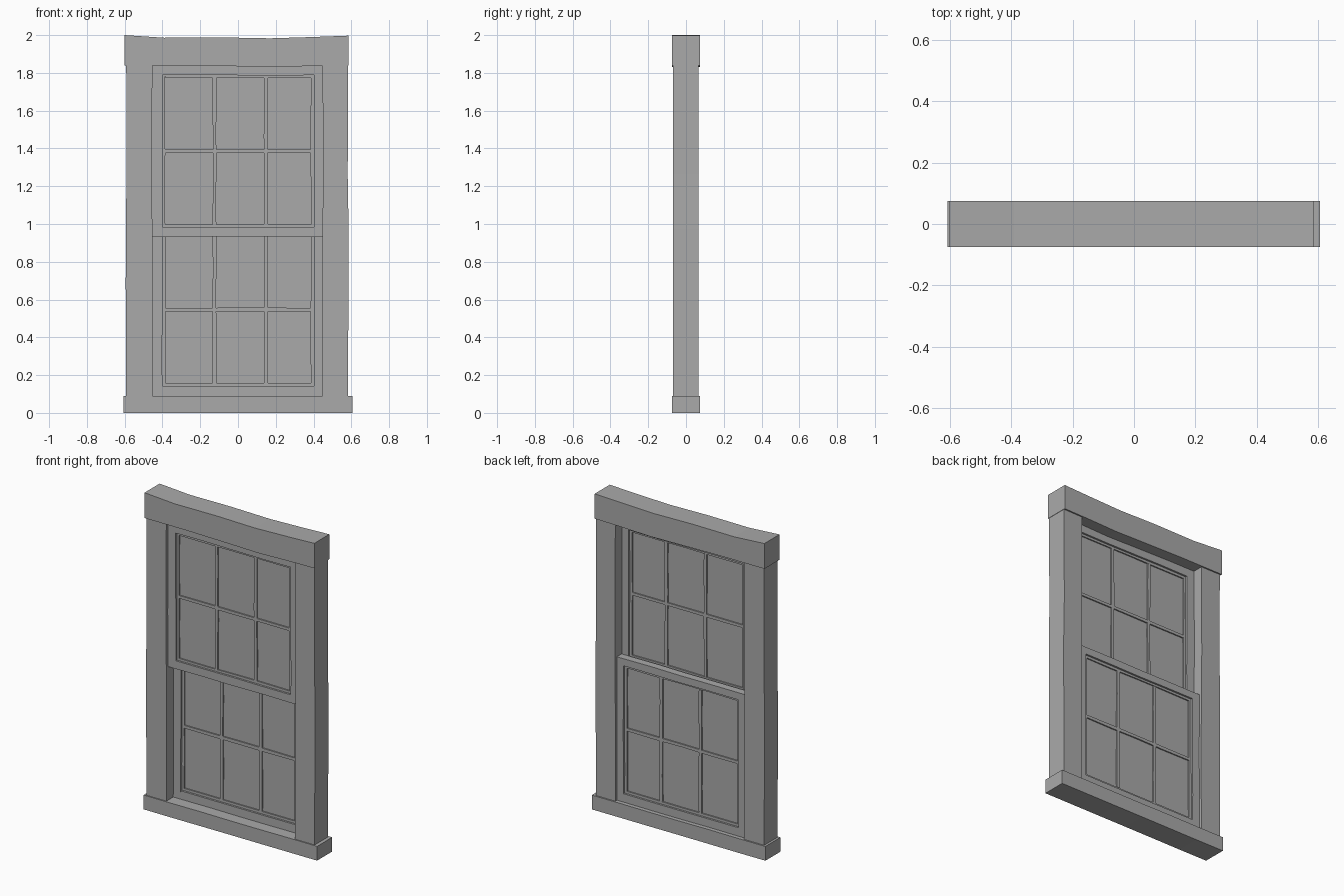
import bpy, bmesh, random
from mathutils import Vector

random.seed(4)
if "Cube" in bpy.data.objects:
    bpy.data.objects.remove(bpy.data.objects["Cube"], do_unlink=True)

grey = bpy.data.materials.new("plain_grey")
grey.use_nodes = True
COLOUR = (0.4, 0.4, 0.4, 1)
grey.diffuse_color = COLOUR
grey.node_tree.nodes["Principled BSDF"].inputs["Base Color"].default_value = COLOUR


def finish(name, bm):
    bmesh.ops.recalc_face_normals(bm, faces=bm.faces)
    mesh = bpy.data.meshes.new(name)
    bm.to_mesh(mesh)
    bm.free()
    mesh.materials.append(grey)
    obj = bpy.data.objects.new(name, mesh)
    bpy.context.collection.objects.link(obj)
    return obj


def add_bar(bm, x, y, z, cuts=0, wobble=0.0):
    """Box between three ranges, cut along its longer side and made slightly uneven."""
    size = Vector((x[1] - x[0], y[1] - y[0], z[1] - z[0]))
    mid = Vector((sum(x), sum(y), sum(z))) / 2
    new = bmesh.ops.create_cube(bm, size=1)["verts"]
    for v in new:
        v.co = v.co * size + mid
    if not cuts:
        return
    axis = 0 if size.x > size.z else 2
    side = 2 - axis
    edges = {e for v in new for e in v.link_edges
             if abs((e.verts[0].co - e.verts[1].co)[axis]) > size[axis] * 0.9}
    cut = bmesh.ops.subdivide_edges(bm, edges=list(edges), cuts=cuts, use_grid_fill=True)
    verts = {g for g in cut["geom_inner"] if isinstance(g, bmesh.types.BMVert)}
    # front and back corners of an edge move together
    shifts = {}
    for v in verts:
        key = (round(v.co[axis], 3), v.co[side] > mid[side])
        v.co[side] += shifts.setdefault(key, random.uniform(-wobble, wobble))


def bar(name, *args, **kw):
    bm = bmesh.new()
    add_bar(bm, *args, **kw)
    return finish(name, bm)


def ring(name, outer_x, outer_z, inner_x, inner_z, y):
    """Rectangular frame made of two stiles and two rails."""
    bm = bmesh.new()
    for a, b in ((outer_x[0], inner_x[0]), (inner_x[1], outer_x[1])):
        add_bar(bm, (a, b), y, outer_z, cuts=3, wobble=0.002)
    for a, b in ((outer_z[0], inner_z[0]), (inner_z[1], outer_z[1])):
        add_bar(bm, inner_x, y, (a, b), cuts=3, wobble=0.002)
    return finish(name, bm)


# Outer casing
FRAME_Y = (-0.068, 0.066)
bar("right_jamb", (-0.592, -0.453), FRAME_Y, (0.08, 1.86), cuts=5, wobble=0.003)
bar("left_jamb", (0.447, 0.583), FRAME_Y, (0.08, 1.86), cuts=5, wobble=0.003)
bar("sill", (-0.607, 0.605), (-0.075, 0.075), (0, 0.09), cuts=5, wobble=0.001)

# Header with a sagging top and underside
bm = bmesh.new()
outline = [(-0.6, 1.84), (-0.3, 1.84), (0, 1.835), (0.2, 1.831), (0.4, 1.837), (0.585, 1.84),
           (0.585, 1.997), (0.4, 1.99), (0.17, 1.983), (-0.1, 1.988), (-0.39, 1.986), (-0.6, 2)]
face = bm.faces.new([bm.verts.new((x, -0.075, z)) for x, z in outline])
grown = bmesh.ops.extrude_face_region(bm, geom=[face])["geom"]
bmesh.ops.translate(bm, vec=(0, 0.15, 0),
                    verts=[g for g in grown if isinstance(g, bmesh.types.BMVert)])
finish("header", bm)


def sash(name, bottom, top, open_z, y):
    """Sliding sash: frame, recessed bead, glazing bars and glass."""
    depth = (y[0] + 0.012, y[1] - 0.012)
    pane_y = (y[0] + 0.02, y[1] - 0.02)
    lip = 0.015
    open_x, pane_x = (-0.4, 0.403), (-0.385, 0.386)
    pane_z = (open_z[0] + lip, open_z[1] - lip)
    ring(name + "_frame", (-0.462, 0.456), (bottom, top), open_x, open_z, y)
    ring(name + "_bead", (-0.41, 0.413), (open_z[0] - 0.01, open_z[1] + 0.01),
         pane_x, pane_z, depth)
    bm = bmesh.new()
    for x in (-0.125, 0.148):
        add_bar(bm, (x - 0.01, x + 0.01), depth, pane_z, cuts=4, wobble=0.002)
    mid = sum(pane_z) / 2
    add_bar(bm, pane_x, depth, (mid - 0.009, mid + 0.009), cuts=3, wobble=0.002)
    finish(name + "_glazing_bars", bm)
    bar(name + "_glass", (-0.395, 0.396), pane_y, (pane_z[0] - 0.01, pane_z[1] + 0.01))


sash("upper_sash", 0.932, 1.85, (0.983, 1.788), (-0.05, -0.001))
sash("lower_sash", 0.08, 0.995, (0.143, 0.95), (0.001, 0.049))
